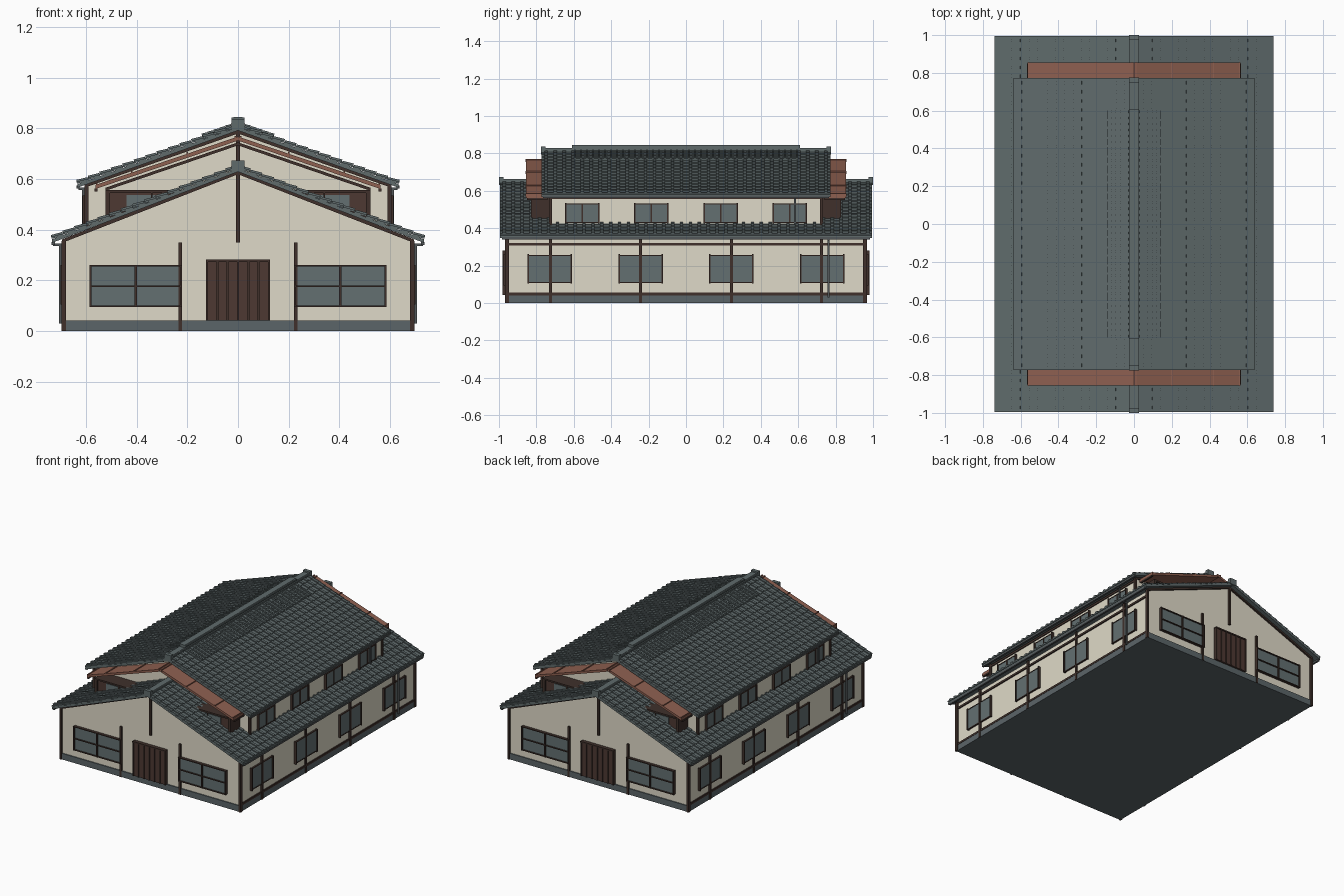
import bpy, bmesh, math
from mathutils import Matrix, Vector

if "Cube" in bpy.data.objects:
    bpy.data.objects.remove(bpy.data.objects["Cube"])


def material(name, rgb):
    m = bpy.data.materials.new(name)
    m.diffuse_color = (*rgb, 1)
    m.use_nodes = True
    m.node_tree.nodes["Principled BSDF"].inputs["Base Color"].default_value = m.diffuse_color
    return m


PLASTER = material("cream plaster", (0.74, 0.70, 0.58))
TILE = material("grey roof tile", (0.115, 0.145, 0.148))
TIMBER = material("dark timber", (0.050, 0.030, 0.024))
DOOR = material("brown door wood", (0.075, 0.040, 0.032))
COPPER = material("copper sheet", (0.27, 0.115, 0.080))
GLASS = material("grey glass", (0.125, 0.160, 0.165))
STONE = material("foundation stone", (0.105, 0.130, 0.140))
METAL = material("gutter metal", (0.085, 0.095, 0.100))


class Part:
    """Collects boxes and prisms into one named object."""

    def __init__(self, name, mat):
        self.name, self.mat, self.bm = name, mat, bmesh.new()

    def box(self, x, y, z):
        """Box from (min, max) ranges."""
        c = [(r[0] + r[1]) / 2 for r in (x, y, z)]
        s = [abs(r[1] - r[0]) for r in (x, y, z)]
        return self.mbox(Matrix.Translation(c) @ Matrix.Diagonal((*s, 1)))

    def mbox(self, matrix):
        bmesh.ops.create_cube(self.bm, size=1, matrix=matrix)
        return self

    def prism(self, profile, y0, y1):
        """Extrude an (x, z) profile along y."""
        a = [self.bm.verts.new((x, y0, z)) for x, z in profile]
        b = [self.bm.verts.new((x, y1, z)) for x, z in profile]
        n = len(a)
        self.bm.faces.new(a)
        self.bm.faces.new(b[::-1])
        for i in range(n):
            self.bm.faces.new((a[i], b[i], b[(i + 1) % n], a[(i + 1) % n]))
        return self

    def band(self, hw, ze, zr, t, y0, y1):
        """Inverted V slab: top runs from (hw, ze) to the ridge (0, zr)."""
        return self.prism([(-hw, ze), (0, zr), (hw, ze), (hw, ze - t), (0, zr - t), (-hw, ze - t)], y0, y1)

    def done(self):
        bmesh.ops.recalc_face_normals(self.bm, faces=self.bm.faces)
        me = bpy.data.meshes.new(self.name)
        self.bm.to_mesh(me)
        self.bm.free()
        me.materials.append(self.mat)
        ob = bpy.data.objects.new(self.name, me)
        bpy.context.collection.objects.link(ob)
        return ob


def tiled_roof(name, hw, ze, zr, hy, courses, ribs, t=0.014):
    """Slab with overlapping tile courses and raised cover ribs."""
    p = Part(name, TILE).band(hw, ze, zr, t, -hy, hy)
    a = math.atan2(zr - ze, hw)
    step = math.hypot(hw, zr - ze) / courses
    pitch = 2 * hy / ribs
    for s in (-1, 1):
        d = Vector((s * math.cos(a), 0, -math.sin(a)))
        n = Vector((s * math.sin(a), 0, math.cos(a)))
        frame = Matrix((d, Vector((0, s, 0)), n)).transposed().to_4x4()
        frame.translation = (0, 0, zr)
        tilt = Matrix.Rotation(-0.10, 4, 'Y')
        for k in range(courses):
            at = Matrix.Translation(((k + 0.5) * step, 0, 0.004))
            p.mbox(frame @ at @ tilt @ Matrix.Diagonal((step, 2 * hy, 0.008, 1)))
            for j in range(ribs):
                y = -hy + (j + 0.5) * pitch
                at = Matrix.Translation(((k + 0.5) * step, y, 0.010))
                p.mbox(frame @ at @ tilt @ Matrix.Diagonal((step * 0.96, pitch * 0.36, 0.010, 1)))
    p.done()


def gable_body(name, hw, z0, ze, zr, hy):
    Part(name, PLASTER).prism([(-hw, z0), (hw, z0), (hw, ze), (0, zr), (-hw, ze)], -hy, hy).done()


# Foundation and plaster bodies
Part("foundation", STONE).box((-0.692, 0.692), (-0.962, 0.962), (0, 0.042)).done()
gable_body("lower_walls", 0.686, 0.03, 0.352, 0.625, 0.955)
gable_body("upper_walls", 0.598, 0.34, 0.572, 0.785, 0.725)

# Tiled roofs and ridges
tiled_roof("lower_roof", 0.735, 0.362, 0.643, 0.995, 16, 42)
tiled_roof("upper_roof", 0.635, 0.580, 0.806, 0.772, 14, 32)
tiled_roof("ridge_roof", 0.14, 0.764, 0.812, 0.61, 6, 38, 0.008)
ridge = Part("ridge_caps", TILE)
for hy, z0, z1 in ((0.998, 0.632, 0.662), (0.775, 0.795, 0.828), (0.61, 0.82, 0.846)):
    ridge.box((-0.018, 0.018), (-hy, hy), (z0, z1))
    ridge.box((-0.026, 0.026), (-hy, hy), (z1 - 0.012, z1 - 0.002))
for s in (-1, 1):  # ridge end ornaments
    ridge.box((-0.026, 0.026), (s * 0.975, s * 1.0), (0.632, 0.674))
    ridge.box((-0.026, 0.026), (s * 0.75, s * 0.775), (0.80, 0.838))
ridge.done()

# Timber frame
frame = Part("timber_frame", TIMBER)
for s in (-1, 1):
    for y in (-0.955, -0.725, -0.243, 0.243, 0.725, 0.955):  # side posts
        frame.box((s * 0.68, s * 0.697), (y - 0.008, y + 0.008), (0, 0.355))
    for z in (0.048, 0.315):  # side rails
        frame.box((s * 0.68, s * 0.694), (-0.955, 0.955), (z - 0.007, z + 0.007))
    for x in (-0.69, -0.228, 0.228, 0.69):  # end wall posts
        frame.box((x - 0.007, x + 0.007), (s * 0.95, s * 0.967), (0, 0.35))
    frame.box((-0.007, 0.007), (s * 0.95, s * 0.967), (0.35, 0.63))
    frame.band(0.695, 0.362, 0.633, 0.014, s * 0.95, s * 0.967)
    # upper storey
    for y in (-0.725, 0.725):
        frame.box((s * 0.59, s * 0.607), (y - 0.008, y + 0.008), (0.40, 0.575))
    frame.box((s * 0.59, s * 0.604), (-0.725, 0.725), (0.555, 0.57))
    frame.band(0.606, 0.580, 0.794, 0.014, s * 0.72, s * 0.737)
    frame.box((-0.007, 0.007), (s * 0.72, s * 0.737), (0.64, 0.785))
frame.done()

# Side windows, both storeys
side_glass = Part("side_window_glass", GLASS)
side_bars = Part("side_window_bars", TIMBER)
for s in (-1, 1):
    for x, ys, w, z0, z1 in ((0.686, (-0.728, -0.243, 0.243, 0.728), 0.115, 0.11, 0.255),
                             (0.598, (-0.555, -0.185, 0.185, 0.555), 0.088, 0.43, 0.53)):
        for y in ys:
            side_glass.box((s * (x - 0.01), s * (x + 0.009)), (y - w, y + w), (z0, z1))
            for e in (-1, 1):
                c = y + e * w
                side_bars.box((s * (x - 0.01), s * (x + 0.016)), (c - 0.004, c + 0.004), (z0 - 0.006, z1 + 0.006))
            for z in (z0, z1):
                side_bars.box((s * (x - 0.01), s * (x + 0.011)), (y - w, y + w), (z - 0.003, z + 0.003))
            side_bars.box((s * (x - 0.01), s * (x + 0.013)), (y - 0.004, y + 0.004), (z0, z1))
side_glass.done()
side_bars.done()

# Front and back: doors and wide windows
end_glass = Part("end_window_glass", GLASS)
end_bars = Part("end_window_bars", TIMBER)
door = Part("sliding_doors", DOOR)
slats = Part("door_slats", TIMBER)
for s in (-1, 1):
    door.box((-0.125, 0.125), (s * 0.95, s * 0.975), (0.042, 0.28))
    for i in range(7):
        x = -0.122 + i * 0.244 / 6
        slats.box((x - 0.004, x + 0.004), (s * 0.95, s * 0.981), (0.042, 0.28))
    slats.box((-0.127, 0.127), (s * 0.95, s * 0.981), (0.273, 0.282))
    for e in (-1, 1):
        end_glass.box((e * 0.225, e * 0.585), (s * 0.95, s * 0.966), (0.097, 0.258))
        for x in (0.225, 0.404, 0.582):
            end_bars.box((e * x - 0.004, e * x + 0.004), (s * 0.95, s * 0.976), (0.094, 0.261))
        for z in (0.097, 0.176, 0.258):
            end_bars.box((e * 0.225, e * 0.585), (s * 0.95, s * 0.974), (z - 0.003, z + 0.003))
for p in (end_glass, end_bars, door, slats):
    p.done()

# Upper gable bays with copper canopies
bay = Part("gable_bay_frames", DOOR)
bay_glass = Part("gable_bay_glass", GLASS)
bay_trim = Part("gable_bay_trim", TIMBER)
copper = Part("copper_canopies", COPPER)
seams = Part("canopy_seams", COPPER)
slope = (0.765 - 0.574) / 0.563
for s in (-1, 1):
    for e in (-1, 1):
        bay.box((e * 0.22, e * 0.52), (s * 0.72, s * 0.815), (0.45, 0.553))
        bay_glass.box((e * 0.24, e * 0.44), (s * 0.80, s * 0.820), (0.47, 0.538))
        bay_trim.box((e * 0.505, e * 0.523), (s * 0.72, s * 0.83), (0.445, 0.556))
        bay_trim.box((e * 0.22, e * 0.523), (s * 0.72, s * 0.828), (0.545, 0.556))
        bay_trim.box((e * 0.338, e * 0.344), (s * 0.72, s * 0.826), (0.46, 0.553))
        bay_trim.box((e * 0.555, e * 0.567), (s * 0.74, s * 0.85), (0.55, 0.562))
        for x in (0.01, 0.2, 0.42, 0.558):  # standing seams
            z = 0.768 - slope * x
            seams.box((e * x - 0.003, e * x + 0.003), (s * 0.73, s * 0.857), (z - 0.01, z + 0.006))
    copper.band(0.563, 0.577, 0.768, 0.016, s * 0.72, s * 0.855)
    bay_trim.band(0.523, 0.566, 0.745, 0.012, s * 0.72, s * 0.745)
for p in (bay, bay_glass, bay_trim, copper, seams):
    p.done()

# Gutters and downpipes
gutter = Part("gutters", METAL)
for s in (-1, 1):
    gutter.box((s * 0.724, s * 0.737), (-0.985, 0.985), (0.340, 0.352))
    gutter.box((s * 0.626, s * 0.639), (-0.765, 0.765), (0.562, 0.574))
    gutter.box((s * 0.697, s * 0.707), (s * 0.757, s * 0.767), (0.03, 0.345))
    gutter.box((s * 0.697, s * 0.73), (s * 0.757, s * 0.767), (0.335, 0.345))
    gutter.box((s * 0.606, s * 0.616), (s * 0.577, s * 0.587), (0.42, 0.565))
    gutter.box((s * 0.606, s * 0.63), (s * 0.577, s * 0.587), (0.556, 0.566))
gutter.done()
